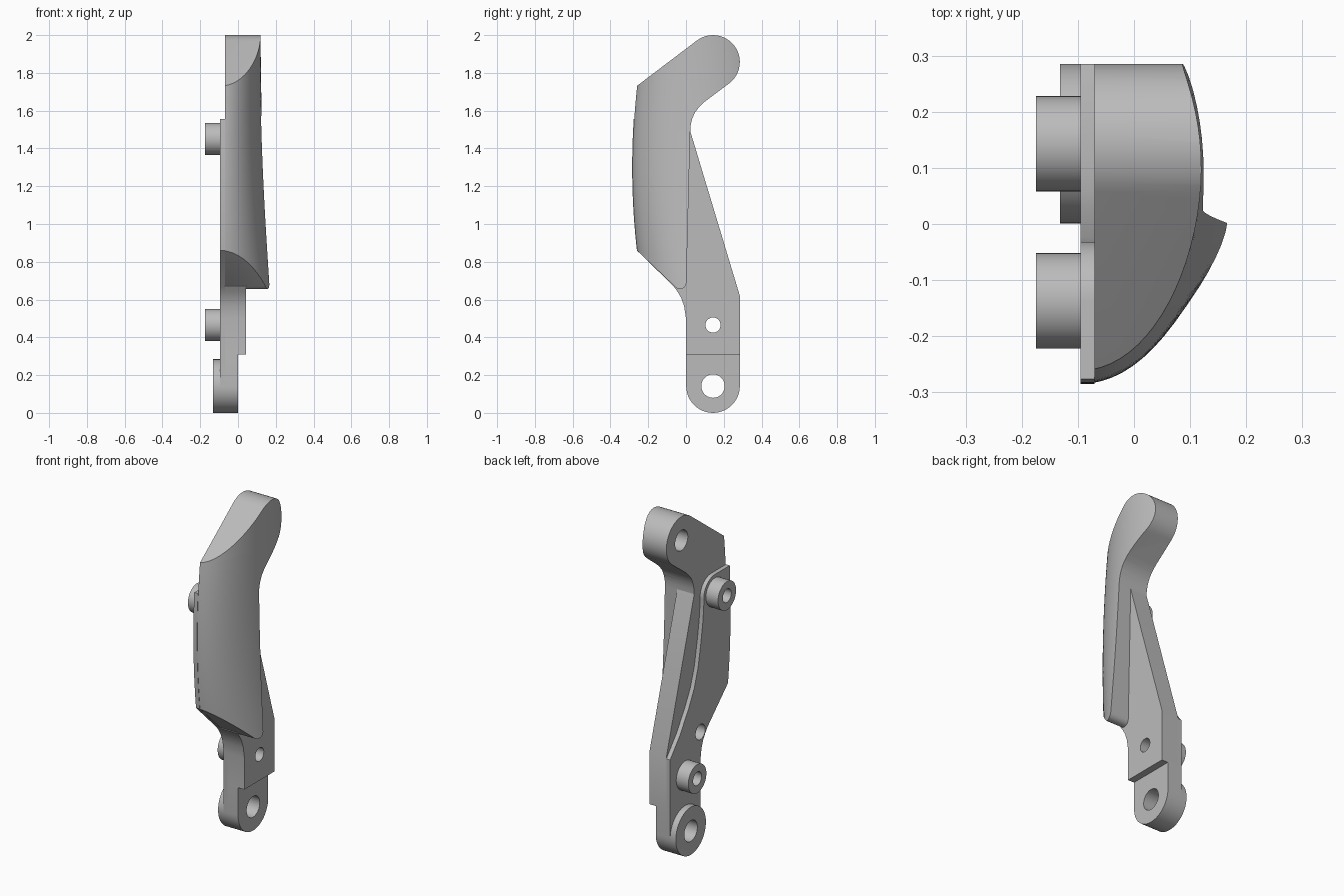
import bpy, bmesh
from math import sin, cos, radians, sqrt

if "Cube" in bpy.data.objects:
    bpy.data.objects.remove(bpy.data.objects["Cube"], do_unlink=True)

grey = bpy.data.materials.new("satin_grey")
grey.use_nodes = True
grey.diffuse_color = (0.5, 0.5, 0.5, 1)
grey.node_tree.nodes["Principled BSDF"].inputs["Base Color"].default_value = (0.5, 0.5, 0.5, 1)

FACE, INNER = -0.095, -0.07        # plate outer and inner planes
EYE_Y, EYE_R = 0.143, 0.142        # rounded arm ends
TOP_Z = 2 - EYE_R


def front_y(z):
    """Gently bowed leading edge."""
    return -0.285 + 0.025 * ((z - 1.3) / 0.44) ** 2


def arc(cy, cz, r, a0, a1, n=24):
    angles = [radians(a0 + (a1 - a0) * i / n) for i in range(n + 1)]
    return [(cy + r * cos(a), cz + r * sin(a)) for a in angles]


def leading_edge(z0, z1, n=20):
    zs = [z0 + (z1 - z0) * i / n for i in range(n + 1)]
    return [(front_y(z), z) for z in zs]


def finish(name, bm):
    bmesh.ops.recalc_face_normals(bm, faces=bm.faces)
    mesh = bpy.data.meshes.new(name)
    bm.to_mesh(mesh)
    bm.free()
    mesh.materials.append(grey)
    ob = bpy.data.objects.new(name, mesh)
    bpy.context.collection.objects.link(ob)
    return ob


def prism(name, profile, x0, x1):
    """Extrude a side profile (y, z) across x."""
    bm = bmesh.new()
    face = bm.faces.new([bm.verts.new((x0, y, z)) for y, z in profile])
    out = bmesh.ops.extrude_face_region(bm, geom=[face])
    for v in out["geom"]:
        if isinstance(v, bmesh.types.BMVert):
            v.co.x = x1
    return finish(name, bm)


def disc(name, y, z, r, x0, x1):
    return prism(name, arc(y, z, r, 0, 360, 48)[:-1], x0, x1)


def boolean(ob, tool, mode):
    bpy.context.view_layer.objects.active = ob
    mod = ob.modifiers.new(mode, "BOOLEAN")
    mod.operation, mod.object, mod.solver = mode, tool, "EXACT"
    bpy.ops.object.modifier_apply(modifier=mod.name)


def bulge_solid():
    """Lofted rounded volume that shapes the outer side of the guard."""
    bm = bmesh.new()
    rings = []
    for i in range(37):
        z = 0.5 + 1.62 * i / 36
        depth = 0.215 + 0.06 * ((2 - z) / 1.34) ** 2
        reach = 0.1 - front_y(z)
        section = [(FACE - 0.05, front_y(z))]
        for k in range(33):
            a = radians(150 * k / 32)
            section.append((FACE + depth * sin(a), 0.1 - reach * cos(a)))
        section.append((FACE - 0.05, section[-1][1]))
        rings.append([bm.verts.new((x, y, z)) for x, y in section])
    for low, high in zip(rings, rings[1:]):
        for k in range(len(low)):
            j = (k + 1) % len(low)
            bm.faces.new((low[k], low[j], high[j], high[k]))
    bm.faces.new(rings[0])
    bm.faces.new(rings[-1])
    return finish("bulge_cutter", bm)


# Curved guard with the upper arm
guard_profile = (
    arc(EYE_Y, TOP_Z, EYE_R, 127, -52)
    + [(0.10, 1.648), (0.07, 1.62), (0.047, 1.59), (0.032, 1.555), (0.024, 1.52), (0.022, 1.48)]
    + arc(-0.032, 0.69, 0.034, 0, -130, 10)
    + leading_edge(0.86, 1.73)
)
guard = prism("curved_guard", guard_profile, INNER, 0.4)
bulge = bulge_solid()
boolean(guard, bulge, "INTERSECT")

# Neck curve shared by the lower block and the mounting plate
neck = [(-0.065, 0.67), (-0.045, 0.642), (-0.025, 0.608), (-0.01, 0.565), (0, 0.5)]

# Lower block with the tapering rear rib
block = prism("lower_block", neck + [(0, 0.31), (0.285, 0.31), (0.285, 0.62),
              (0.02, 1.5), (-0.02, 1.48), (-0.05, 0.75)], INNER, 0.042)

# Thinner rounded foot
foot_arc = arc(EYE_Y, EYE_R, EYE_R, 180, 360)
foot = prism("foot", foot_arc + [(0.285, 0.31), (0, 0.31)], INNER, 0)

# Raised mounting plate on the inner side
BOSS_Y, BOSS_Z = -0.137, 1.45
rear_step = [(0.285, 0.61), (0.19, 0.725), (0.11, 0.85), (0.058, 0.95), (0.022, 1.06),
             (-0.005, 1.2), (-0.024, 1.32)]
plate = prism("mounting_plate", foot_arc + rear_step
              + arc(BOSS_Y, BOSS_Z, 0.105, -10, 90, 14)
              + leading_edge(1.555, 0.86) + neck, FACE, INNER)

# Bosses on the inner side
upper_boss = disc("upper_boss", BOSS_Y, BOSS_Z, 0.085, -0.175, FACE)
lower_boss = disc("lower_boss", EYE_Y, 0.465, 0.085, -0.175, FACE)
foot_boss = disc("foot_boss", EYE_Y, EYE_R, EYE_R, -0.132, FACE)

# Drilled holes: y, z, radius, inner end, parts
holes = [
    (EYE_Y, EYE_R, 0.062, 0.3, (foot, plate, foot_boss)),
    (EYE_Y, 0.465, 0.04, 0.3, (block, plate, lower_boss)),
    (BOSS_Y, BOSS_Z, 0.04, -0.02, (guard, plate, upper_boss)),
    (EYE_Y, TOP_Z, 0.06, 0.03, (guard,)),
    (0, 0.668, 0.045, 0.0, (guard, block, plate)),
]
cutters = [bulge]
for y, z, r, end, parts in holes:
    cutter = disc("drill", y, z, r, -0.3, end)
    cutters.append(cutter)
    for part in parts:
        boolean(part, cutter, "DIFFERENCE")
for cutter in cutters:
    bpy.data.objects.remove(cutter, do_unlink=True)

# Smooth the curved sides and keep the edges crisp
for ob in (guard, block, foot, plate, upper_boss, lower_boss, foot_boss):
    bpy.ops.object.select_all(action="DESELECT")
    ob.select_set(True)
    bpy.context.view_layer.objects.active = ob
    bpy.ops.object.shade_smooth_by_angle(angle=radians(30))
